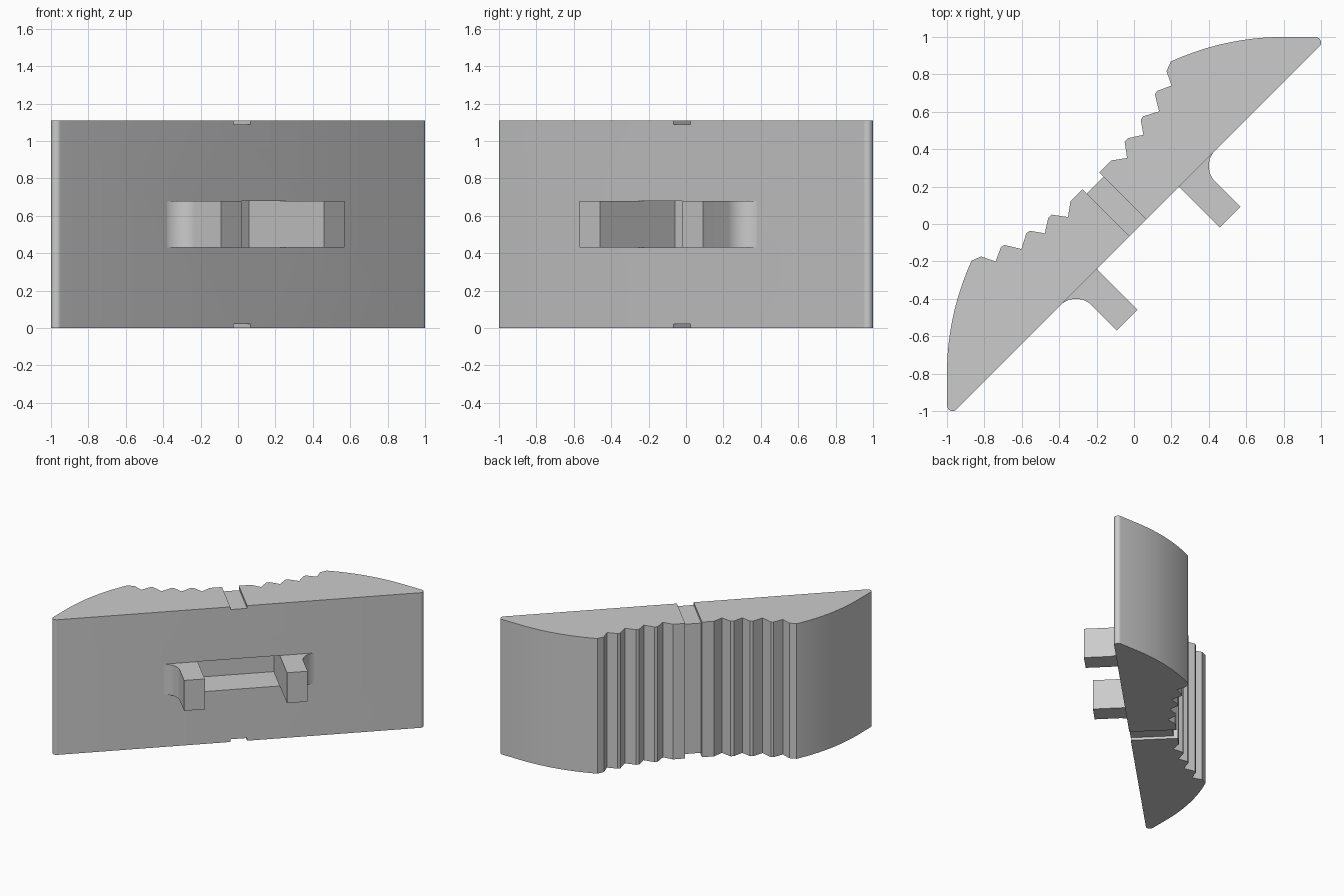
import bpy, bmesh
from math import sin, cos, radians, sqrt

cube = bpy.data.objects.get("Cube")
if cube:
    bpy.data.objects.remove(cube, do_unlink=True)

HEIGHT = 1.11
R2 = sqrt(2)

grey = bpy.data.materials.new("plain_grey")
grey.use_nodes = True
COLOUR = (0.6, 0.6, 0.6, 1)
grey.diffuse_color = COLOUR
grey.node_tree.nodes["Principled BSDF"].inputs["Base Color"].default_value = COLOUR


def arc(cx, cy, r, a0, a1, n):
    """Points on a circular arc, angles in degrees."""
    angles = [radians(a0 + (a1 - a0) * i / n) for i in range(n + 1)]
    return [(cx + r * cos(a), cy + r * sin(a)) for a in angles]


def diagonal(u, d):
    """Position u along the flat face and d out of it, as x and y."""
    return (u + d) / R2 + 0.02, (u - d) / R2 - 0.02


def prism(name, outline, z0, z1):
    bm = bmesh.new()
    face = bm.faces.new([bm.verts.new((x, y, z0)) for x, y in outline])
    top = bmesh.ops.extrude_face_region(bm, geom=[face])["geom"]
    verts = [v for v in top if isinstance(v, bmesh.types.BMVert)]
    bmesh.ops.translate(bm, verts=verts, vec=(0, 0, z1 - z0))
    bmesh.ops.recalc_face_normals(bm, faces=bm.faces)
    mesh = bpy.data.meshes.new(name)
    bm.to_mesh(mesh)
    bm.free()
    mesh.materials.append(grey)
    obj = bpy.data.objects.new(name, mesh)
    bpy.context.collection.objects.link(obj)
    return obj


def cut(target, name, u, d0, d1, z0, z1):
    """Cut a block, centred along the face, out of the target."""
    corners = [(-u, d0), (u, d0), (u, d1), (-u, d1)]
    cutter = prism(name, [diagonal(*c) for c in corners], z0, z1)
    mod = target.modifiers.new(name, "BOOLEAN")
    mod.object = cutter
    mod.operation = "DIFFERENCE"
    mod.solver = "EXACT"
    bpy.context.view_layer.objects.active = target
    bpy.ops.object.modifier_apply(modifier=name)
    bpy.data.objects.remove(cutter, do_unlink=True)


def smooth(obj):
    bpy.ops.object.select_all(action="DESELECT")
    obj.select_set(True)
    bpy.context.view_layer.objects.active = obj
    bpy.ops.object.shade_smooth_by_angle(angle=radians(25))


# Body: half outline with grip teeth, curved shoulder and rounded tip
teeth = [(-0.12, 0.34), (-0.037, 0.353), (-0.05, 0.44), (-0.034, 0.458),
         (0.05, 0.477), (0.036, 0.558), (0.05, 0.576), (0.134, 0.602),
         (0.112, 0.693), (0.123, 0.711), (0.2, 0.74), (0.174, 0.817),
         (0.196, 0.868)]
half = teeth + arc(0.8, -0.45, 1.45, 114, 90, 16) + arc(0.97, 0.97, 0.03, 90, -45, 10)
mirrored = [(-y, -x) for x, y in reversed(half)]
body = prism("body", half + mirrored, 0, HEIGHT)

# Shallow channel over the top, back and bottom
CHANNEL = 0.0635
cut(body, "top_channel", CHANNEL, -0.6, 0.2, HEIGHT - 0.022, HEIGHT + 0.1)
cut(body, "bottom_channel", CHANNEL, -0.6, 0.2, -0.1, 0.022)
cut(body, "back_channel", CHANNEL, -0.6, -0.322, -0.1, HEIGHT + 0.1)

# Pocket in the flat face, between the prongs
Z0, Z1 = 0.43, 0.68
INNER, OUTER, FILLET, REACH = 0.311, 0.467, 0.12, 0.31
cut(body, "pocket", INNER, -0.255, 0.2, Z0, Z1)
smooth(body)

# Prongs with a filleted outer root
shape = [(INNER, 0), (INNER, REACH), (OUTER, REACH)]
shape += arc(OUTER + FILLET, FILLET, FILLET, 180, 270, 12)
for name, side in (("left_prong", 1), ("right_prong", -1)):
    smooth(prism(name, [diagonal(side * u, d) for u, d in shape], Z0, Z1))
